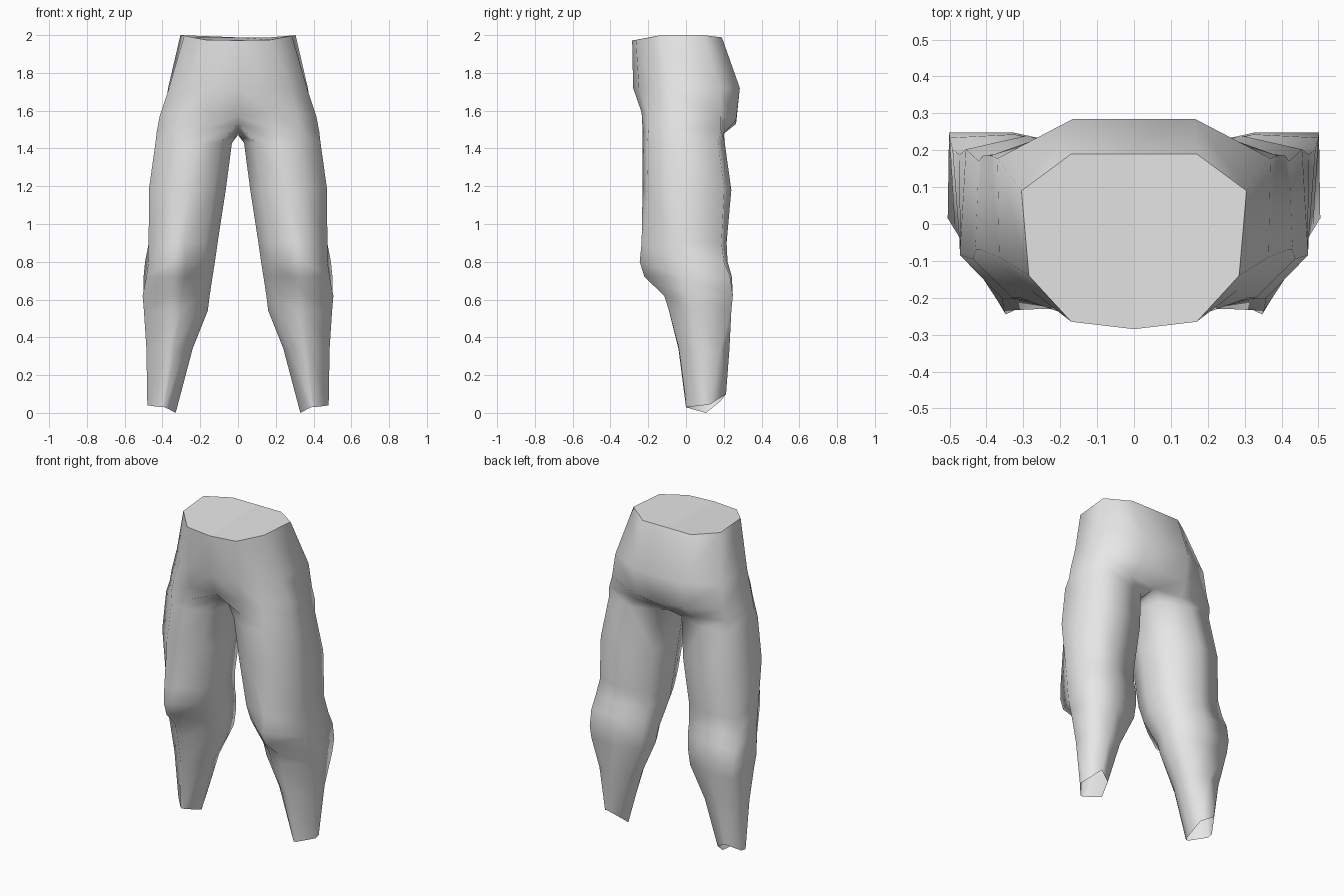
import bpy
import bmesh

cube = bpy.data.objects.get("Cube")
if cube:
    bpy.data.objects.remove(cube, do_unlink=True)

# Cloth colour
cloth = bpy.data.materials.new("grey_cloth")
cloth.use_nodes = True
grey = (0.8, 0.8, 0.8, 1)
cloth.diffuse_color = grey
cloth.node_tree.nodes["Principled BSDF"].inputs["Base Color"].default_value = grey

# Pelvis outlines for the left half, from centre front round to centre back
waist = [(0, -.285), (.17, -.265), (.23, -.2), (.285, -.14), (.305, .09), (.17, .19), (0, .19)]
hip = [(0, -.28), (.17, -.25), (.28, -.18), (.365, -.09), (.37, .178), (.165, .285), (0, .285)]
seat = [(0, -.21), (.17, -.235), (.31, -.2), (.415, -.07), (.39, .185), (.165, .265), (0, .265)]
crotch = [(0, -.13), (.18, -.23), (.33, -.2), (.43, -.07), (.41, .185), (.19, .2), (0, .19), (0, .05)]
WAIST_HEIGHTS = [1.972, 1.975, 1.986, 1.998, 2, 1.988, 1.988]
SEAT_HEIGHTS = [1.57, 1.59, 1.58, 1.57, 1.57, 1.55, 1.53]
CROTCH_HEIGHTS = [1.53, 1.5, 1.49, 1.49, 1.5, 1.48, 1.47, 1.48]

# Leg cross-sections: across from inside to outside, then front to back
thigh = [(.15, .13), (.45, 0), (.72, .06), (1, .31), (.96, .92), (.55, 1), (.1, .87), (0, .45)]
dent = [(.17, .16), (.47, .08), (.65, 0), (.97, .41), (.97, .94), (.55, 1), (.08, .89), (0, .48)]
knee = [(.16, .24), (.42, .07), (.61, 0), (.95, .45), (1, .96), (.52, 1), (.06, .9), (0, .5)]
kneecap = [(.15, .28), (.4, .16), (.58, 0), (.96, .44), (1, .98), (.52, 1), (.05, .91), (0, .52)]
calf = [(.15, .22), (.42, 0), (.6, 0), (1, .36), (.99, 1), (.5, 1), (.04, .9), (0, .5)]
shin = [(.15, .22), (.4, 0), (.55, .01), (1, .36), (.98, .82), (.55, 1), (.1, .85), (0, .5)]
hem = [(.25, .15), (.4, 0), (.5, .02), (1, .42), (.98, .6), (.6, 1), (.12, .85), (0, .5)]
HEM_HEIGHTS = [.02, .03, .03, .04, .045, .1, .06, 0]

# Leg levels: section, height, inside, outside, front, back
LEVELS = [
    (thigh, 1.43, .032, .437, -.23, .205),
    (thigh, 1.18, .065, .472, -.23, .24),
    (dent, .9, .108, .484, -.235, .215),
    (knee, .8, .122, .492, -.245, .22),
    (kneecap, .72, .135, .5, -.22, .243),
    (calf, .62, .15, .505, -.115, .248),
    (calf, .54, .16, .498, -.09, .24),
    (shin, .34, .24, .485, -.04, .23),
]

bm = bmesh.new()


def add_ring(outline, heights):
    return [bm.verts.new((x, y, z)) for (x, y), z in zip(outline, heights)]


def fit_section(section, inner, outer, front, back):
    return [(inner + u * (outer - inner), front + v * (back - front)) for u, v in section]


def bridge(upper, lower, closed):
    count = len(upper)
    for i in range(count if closed else count - 1):
        j = (i + 1) % count
        bm.faces.new((upper[i], lower[i], lower[j], upper[j]))


# Pelvis, open along the centre line
top = add_ring(waist, WAIST_HEIGHTS)
middle = add_ring(hip, [1.72] * len(hip))
low = add_ring(seat, SEAT_HEIGHTS)
fork = add_ring(crotch, CROTCH_HEIGHTS)
bridge(top, middle, False)
bridge(middle, low, False)
bridge(low, fork[:-1], False)

# Leg, left open at the slanted hem
previous = fork
for section, z, *limits in LEVELS:
    ring = add_ring(fit_section(section, *limits), [z] * len(section))
    bridge(previous, ring, True)
    previous = ring
bridge(previous, add_ring(fit_section(hem, .33, .48, 0, .212), HEM_HEIGHTS), True)
for face in bm.faces:
    face.smooth = True

# Flat waist closure with a crisp rim
bm.faces.new(top)
for start, end in zip(top, top[1:]):
    bm.edges.get((start, end)).smooth = False

# Other half
bmesh.ops.mirror(bm, geom=bm.verts[:] + bm.edges[:] + bm.faces[:], axis='X', merge_dist=.001)
bmesh.ops.remove_doubles(bm, verts=bm.verts[:], dist=.0005)
bmesh.ops.recalc_face_normals(bm, faces=bm.faces[:])

mesh = bpy.data.meshes.new("trousers")
bm.to_mesh(mesh)
bm.free()
mesh.materials.append(cloth)
trousers = bpy.data.objects.new("trousers", mesh)
bpy.context.collection.objects.link(trousers)
